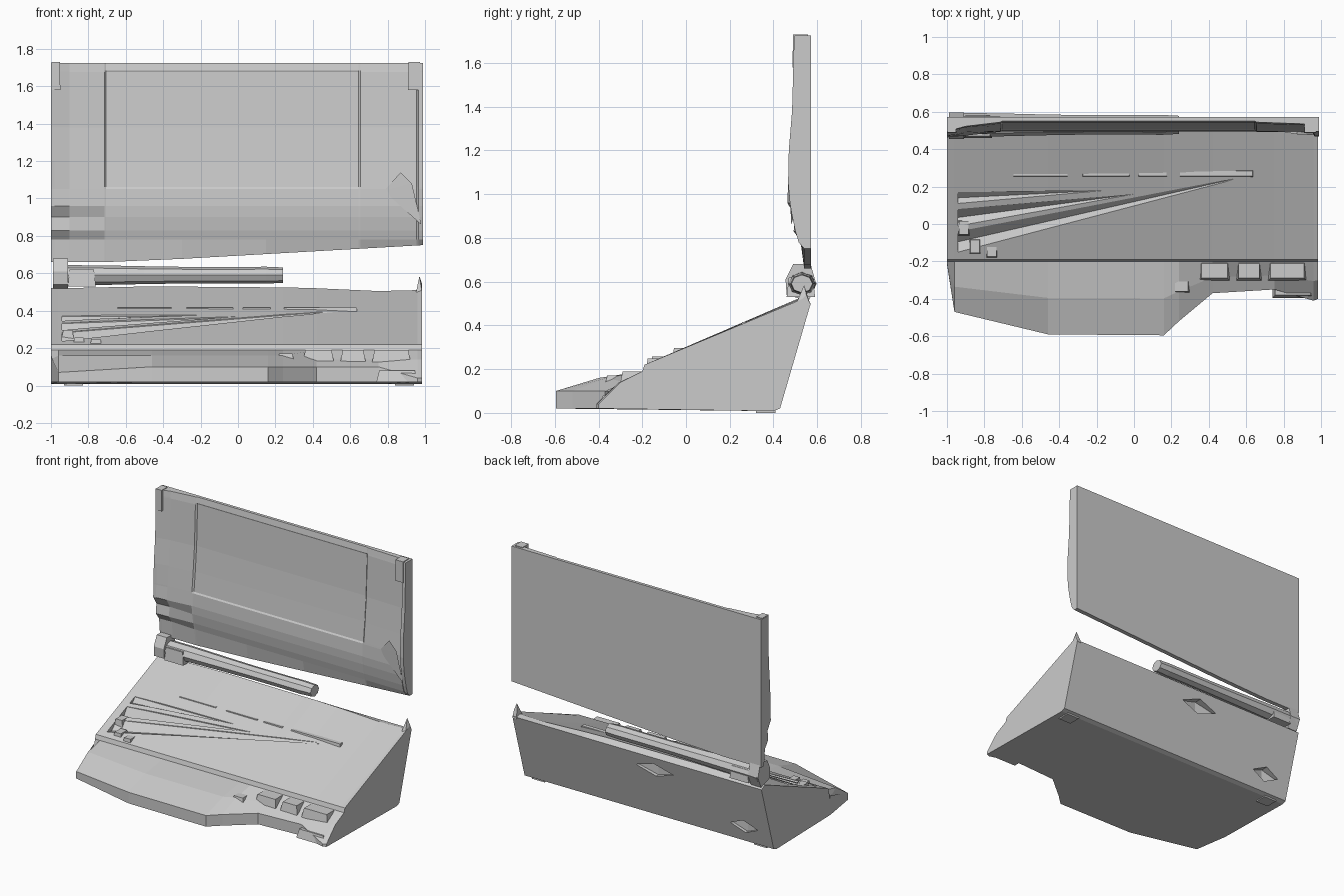
import bpy, bmesh, math, random

random.seed(4)


def finish(name, bm):
    bmesh.ops.recalc_face_normals(bm, faces=bm.faces)
    me = bpy.data.meshes.new(name)
    bm.to_mesh(me)
    bm.free()
    ob = bpy.data.objects.new(name, me)
    bpy.context.collection.objects.link(ob)
    return ob


def loft(name, rings):
    """Skin a row of equal-length closed rings and cap both ends."""
    bm = bmesh.new()
    vs = [[bm.verts.new(p) for p in r] for r in rings]
    n = len(rings[0])
    for a, b in zip(vs, vs[1:]):
        for i in range(n):
            j = (i + 1) % n
            bm.faces.new((a[i], a[j], b[j], b[i]))
    bm.faces.new(vs[0])
    bm.faces.new(vs[-1])
    return finish(name, bm)


def hull(name, pts):
    bm = bmesh.new()
    for p in pts:
        bm.verts.new(p)
    res = bmesh.ops.convex_hull(bm, input=bm.verts)
    junk = {v for v in res["geom_interior"] if isinstance(v, bmesh.types.BMVert)}
    bmesh.ops.delete(bm, geom=list(junk), context='VERTS')
    return finish(name, bm)


def chunk(name, x0, x1, y0, y1, z0, z1, taper=0.0):
    """Box, narrower at the top by taper."""
    t = taper
    return hull(name, [(x0, y0, z0), (x1, y0, z0), (x0, y1, z0), (x1, y1, z0),
                       (x0 + t, y0 + t, z1), (x1 - t, y0 + t, z1),
                       (x0 + t, y1 - t, z1), (x1 - t, y1 - t, z1)])


def cut(target, cutter):
    m = target.modifiers.new("cut", 'BOOLEAN')
    m.operation = 'DIFFERENCE'
    m.object = cutter
    m.solver = 'EXACT'
    cutter.hide_render = True
    cutter.hide_viewport = True


def deck_z(y):
    """Height of the sloping deck."""
    return 0.22 + (y + 0.19) * 0.41


# wedge base: cross-sections along x (x, front y, front lip height, top rear z)
rings = []
for x, yf, zf, zt in [(-1, -0.215, 0.16, 0.52), (-0.96, -0.47, 0.07, 0.52),
                      (-0.46, -0.59, 0.10, 0.53), (0.16, -0.595, 0.10, 0.525),
                      (0.24, -0.52, 0.10, 0.525), (0.42, -0.37, 0.10, 0.52),
                      (0.75, -0.35, 0.10, 0.505), (0.96, -0.41, 0.04, 0.51),
                      (0.985, -0.40, 0.04, 0.52)]:
    ring = [(yf, 0.02), (yf, zf), (yf * 0.5 - 0.1, 0.16 if yf < -0.42 else 0.14),
            (-0.20, 0.19), (-0.19, 0.22), (0.53, zt), (0.57, 0.50),
            (0.43, 0.02), (0.40, 0.008)]
    rings.append([(x, y, z) for y, z in ring])
base = loft("base_wedge", rings)

# creases fanning across the deck
for y0, y1, xa, ya, d in [(-0.15, -0.04, 0.64, 0.265, 0.035), (-0.01, 0.08, 0.0, 0.16, 0.045),
                          (0.11, 0.17, -0.15, 0.18, 0.02)]:
    ym = (y0 + y1) / 2
    cut(base, hull("crease_cutter", [
        (-0.94, y0, deck_z(y0) + 0.03), (-0.94, y1, deck_z(y1) + 0.03),
        (-0.94, y0, deck_z(y0)), (-0.94, y1, deck_z(y1)),
        (-0.94, ym, deck_z(ym) - d), (xa, ya, deck_z(ya) + 0.02), (xa, ya, deck_z(ya))]))

# recesses in the rear face
for x0, x1, z in [(-0.28, 0.02, 0.40), (-0.90, -0.68, 0.14)]:
    y = 0.43 + (z - 0.02) * 0.29
    xm = (x0 + x1) / 2
    cut(base, hull("rear_recess_cutter", [
        (x0, y + 0.06, z), (x1, y + 0.06, z), (xm, y + 0.06, z - 0.05), (xm, y + 0.06, z + 0.05),
        (x0, y - 0.02, z), (x1, y - 0.02, z), (xm, y - 0.04, z - 0.05), (xm, y - 0.04, z + 0.05)]))

# slightly raised strip on the deck and small knobs at the left
for x0, x1 in [(-0.65, -0.35), (-0.28, -0.02), (0.02, 0.18), (0.24, 0.64)]:
    z = deck_z(0.27)
    chunk("deck_strip", x0, x1, 0.25, 0.29, z - 0.03, z + 0.008, 0.006)
for x, y in [(-0.91, -0.02), (-0.85, -0.12), (-0.76, -0.14)]:
    z = deck_z(y)
    chunk("deck_knob", x - 0.035, x + 0.035, y - 0.045, y + 0.045, z - 0.06, z + 0.008, 0.01)

# blocks along the front right edge
for x0, x1, y0 in [(0.20, 0.31, -0.38), (0.34, 0.52, -0.31), (0.54, 0.69, -0.31), (0.71, 0.93, -0.31)]:
    chunk("front_block", x0, x1, y0, -0.19, 0.09, 0.19 if y0 > -0.35 else 0.17, 0.02)
chunk("front_right_lip", 0.74, 0.96, -0.395, -0.33, 0.02, 0.08, 0.015)

# feet
for x in (-0.88, 0.89):
    chunk("foot", x - 0.05, x + 0.05, 0.32, 0.41, 0.0, 0.03)

# hinge tab left standing at the right end
hull("right_hinge_tab", [(0.95, 0.50, 0.49), (0.985, 0.50, 0.49), (0.95, 0.57, 0.49),
                         (0.985, 0.57, 0.49), (0.97, 0.54, 0.585), (0.985, 0.55, 0.54)])

# broken hinge barrel, eight-sided and uneven
rings = []
for i, x in enumerate([-0.98, -0.9, -0.74, -0.5, -0.25, 0.0, 0.15, 0.24]):
    r = 0.070 - 0.0035 * i + random.uniform(-0.005, 0.005)
    rings.append([(x, 0.53 + r * math.cos(a), 0.59 + r * 0.85 * math.sin(a))
                  for a in (math.tau * k / 8 for k in range(8))])
loft("hinge_barrel", rings)
hull("hinge_knuckle", [(x, y, z) for x in (-0.99, -0.91) for y, z in
                       [(0.46, 0.54), (0.455, 0.61), (0.49, 0.68), (0.57, 0.68), (0.595, 0.59), (0.56, 0.51)]])
chunk("hinge_collar", -0.91, -0.76, 0.46, 0.59, 0.53, 0.62, 0.01)

# lid: thick side rims, thin top edge, face leaning forward towards the bottom
# rows: (z, rim y, centre y)
rows = [(1.725, 0.495, 0.55), (1.685, 0.493, 0.543), (1.675, 0.493, 0.541),
        (1.38, 0.485, 0.53), (1.20, 0.470, 0.515), (1.06, 0.467, 0.500), (1.05, 0.467, 0.499),
        (0.96, 0.475, 0.495), (0.90, 0.485, 0.50), (0.83, 0.50, 0.512), (0.78, 0.515, 0.525)]
rings = []
for x, w in [(-1.0, 0), (-0.98, 0.1), (-0.90, 0.5), (-0.715, 0.9), (-0.705, 1), (-0.3, 1),
             (0.15, 1), (0.645, 1), (0.655, 0.9), (0.955, 0.7), (0.965, 0), (0.99, 0)]:
    zb = 0.66 + max(0, x + 0.6) * 0.057
    ring = [(x, 0.572, zb), (x, 0.572, 1.725)]
    for i, (z, yr, yc) in enumerate(rows):
        y = yr + (yc - yr) * w
        if -0.71 < x < 0.65 and 2 <= i <= 5:
            y += 0.006
        if x < -0.8 and i > 6:  # crumpled lower left corner
            y += (-0.012, 0.015, -0.008, 0.015)[i - 7]
        ring.append((x, y, max(z, zb + 0.004 * (12 - i))))
    ring.append((x, 0.54, zb))
    rings.append(ring)
loft("lid", rings)

# corner bumpers
for x0, x1 in [(-1.0, -0.95), (0.91, 0.975)]:
    chunk("lid_bumper", x0, x1, 0.487, 0.56, 1.58, 1.73, 0.002)
# ragged lower right trim on the lid
hull("lid_torn_trim", [(0.78, 0.495, 1.04), (0.87, 0.48, 1.14), (0.93, 0.475, 1.08),
                       (0.98, 0.48, 0.86), (0.88, 0.50, 0.95), (0.88, 0.53, 1.0)])
